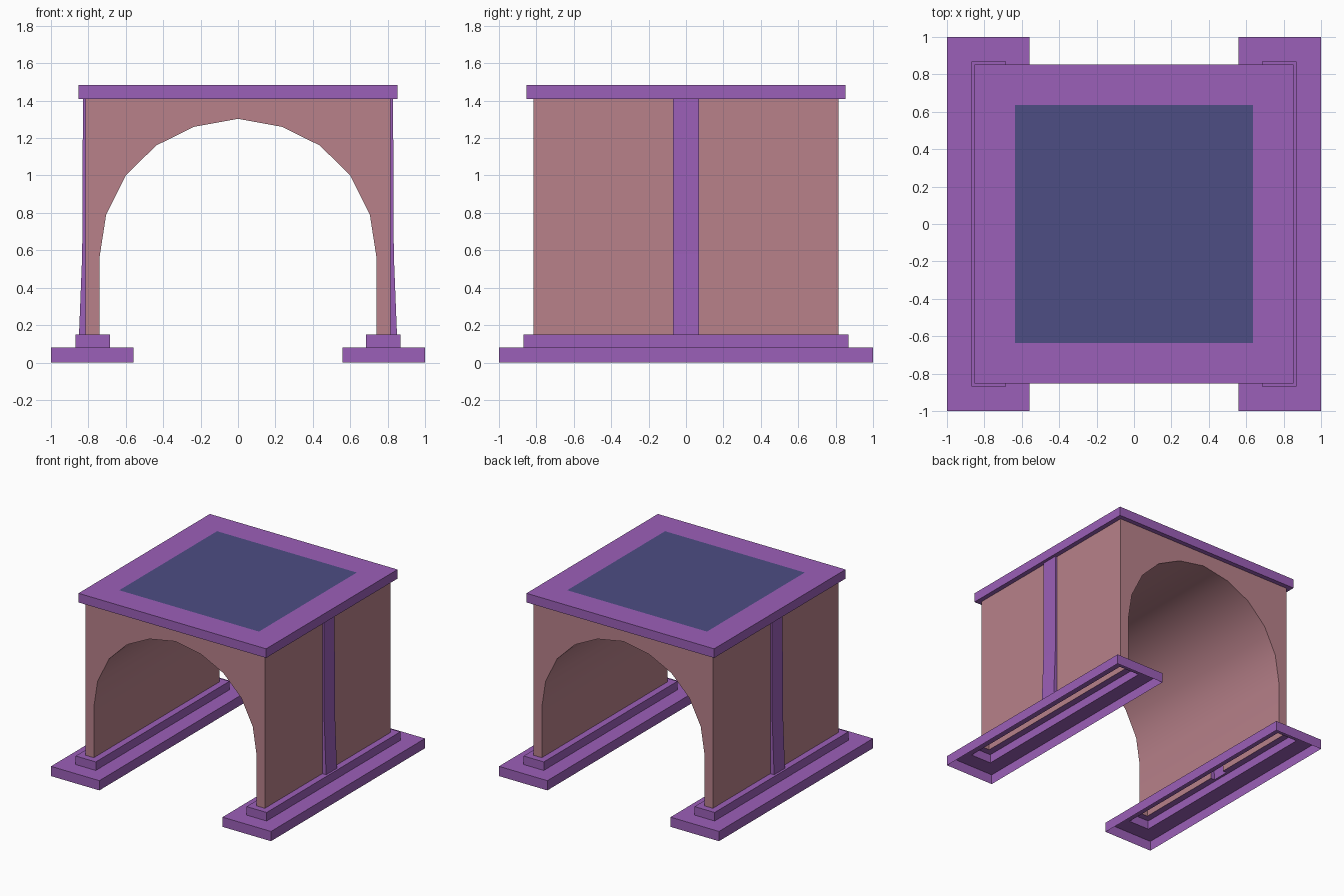
import bpy
import bmesh

cube = bpy.data.objects.get("Cube")
if cube:
    bpy.data.objects.remove(cube, do_unlink=True)


def make_material(name, rgb):
    mat = bpy.data.materials.new(name)
    mat.use_nodes = True
    color = (*rgb, 1.0)
    mat.diffuse_color = color
    mat.node_tree.nodes["Principled BSDF"].inputs["Base Color"].default_value = color
    return mat


purple = make_material("purple trim", (0.33, 0.115, 0.48))
rose = make_material("rose wall", (0.48, 0.22, 0.255))
blue = make_material("blue roof panel", (0.075, 0.075, 0.23))


def finish(bm, name, materials, mirror=False):
    bmesh.ops.remove_doubles(bm, verts=bm.verts, dist=0.0001)
    bmesh.ops.recalc_face_normals(bm, faces=bm.faces)
    mesh = bpy.data.meshes.new(name)
    bm.to_mesh(mesh)
    bm.free()
    obj = bpy.data.objects.new(name, mesh)
    bpy.context.collection.objects.link(obj)
    for mat in materials:
        mesh.materials.append(mat)
    if mirror:
        obj.modifiers.new("Mirror", "MIRROR").use_axis[0] = True
    return obj


def loft(bm, rings, closed=True):
    """Skin a stack of (outline, height) rings and return the vertex rings."""
    loops = [[bm.verts.new((x, y, z)) for x, y in pts] for pts, z in rings]
    for low, high in zip(loops, loops[1:]):
        count = len(low)
        for i in range(count if closed else count - 1):
            j = (i + 1) % count
            bm.faces.new((low[i], low[j], high[j], high[i]))
    return loops


def square(r):
    return [(-r, -r), (r, -r), (r, r), (-r, r)]


WALL, FOOT, EAVE, RIB = 0.815, 0.15, 1.41, 0.07


def footing(x0, x1, y, notch=0.0):
    """Rectangle whose outer side can bulge around the rib."""
    return [(x0, -y), (x1, -y), (x1, -RIB), (x1 + notch, -RIB),
            (x1 + notch, RIB), (x1, RIB), (x1, y), (x0, y)]


# Stepped footings, hollow and open underneath
bm = bmesh.new()
plinth = footing(0.56, 1.0, 1.0)
step = footing(0.685, 0.868, 0.868)
loft(bm, [(plinth, 0), (plinth, 0.08), (step, 0.08), (step, FOOT),
          (footing(0.74, WALL, WALL, 0.035), FOOT)])
finish(bm, "stepped_footings", [purple], mirror=True)

# Arched walls with a smooth tunnel between them
half = [(0.74, FOOT), (0.74, 0.565), (0.705, 0.79), (0.6, 1.0),
        (0.438, 1.16), (0.235, 1.26)]
arch = half + [(0, 1.303)] + [(-x, z) for x, z in reversed(half)]
outline = arch + [(-WALL, FOOT), (-WALL, EAVE), (WALL, EAVE), (WALL, FOOT)]
bm = bmesh.new()
for y in (-WALL, WALL):
    bm.faces.new([bm.verts.new((x, y, z)) for x, z in outline])
for (xa, za), (xb, zb) in zip(arch, arch[1:]):
    bm.faces.new([bm.verts.new(p) for p in (
        (xa, -WALL, za), (xb, -WALL, zb), (xb, WALL, zb), (xa, WALL, za))])
for x in (-WALL, WALL):
    for ya, yb in ((-WALL, -RIB), (RIB, WALL)):
        bm.faces.new([bm.verts.new(p) for p in (
            (x, ya, FOOT), (x, yb, FOOT), (x, yb, EAVE), (x, ya, EAVE))])
walls = finish(bm, "arched_walls", [rose])
bpy.ops.object.select_all(action="DESELECT")
walls.select_set(True)
bpy.context.view_layer.objects.active = walls
bpy.ops.object.shade_smooth_by_angle()

# Flared ribs on the two side walls
bm = bmesh.new()
loft(bm, [([(WALL, -RIB), (x, -RIB), (x, RIB), (WALL, RIB)], z)
          for x, z in ((0.85, FOOT), (0.833, 0.58), (0.829, EAVE))], closed=False)
finish(bm, "side_ribs", [purple], mirror=True)

# Roof slab with a flush blue panel
bm = bmesh.new()
rings = loft(bm, [(square(WALL), EAVE), (square(0.853), EAVE),
                  (square(0.853), 1.485), (square(0.635), 1.485)])
panel = bm.faces.new(rings[-1])
panel.material_index = 1
finish(bm, "roof_slab", [purple, blue])
